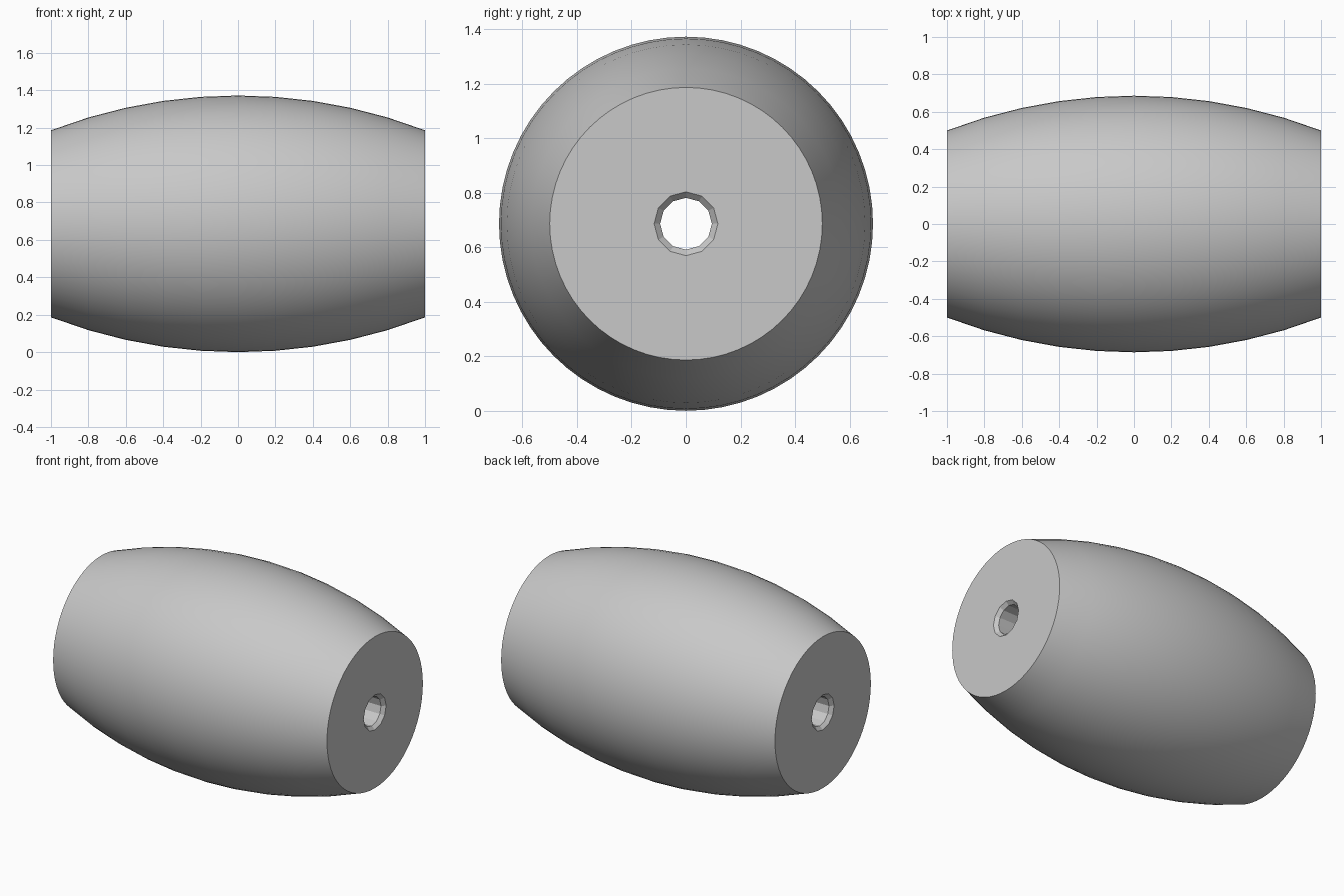
import bpy, bmesh, math

cube = bpy.data.objects.get("Cube")
if cube:
    bpy.data.objects.remove(cube, do_unlink=True)

HALF_LENGTH, END_RADIUS, BELLY_RADIUS = 1.0, 0.5, 0.686
BULGE = BELLY_RADIUS - END_RADIUS
ARC_RADIUS = (HALF_LENGTH ** 2 + BULGE ** 2) / (2 * BULGE)
HOLE_RADIUS, CHAMFER = 0.095, 0.022
OUTER_SIDES, HOLE_SIDES, STEPS = 64, 12, 10

grey = bpy.data.materials.new("plain grey")
grey.use_nodes = True
colour = (0.58, 0.58, 0.58, 1)
grey.diffuse_color = colour
grey.node_tree.nodes["Principled BSDF"].inputs["Base Color"].default_value = colour


def barrel_radius(x):
    return BELLY_RADIUS - ARC_RADIUS + math.sqrt(ARC_RADIUS ** 2 - x * x)


def lathe(bm, profile, sides, smooth):
    """Spin (x, radius) points about the x axis; return the two end rings."""
    rings = []
    for x, r in profile:
        angles = [2 * math.pi * i / sides for i in range(sides)]
        rings.append([bm.verts.new((x, r * math.sin(a), r * math.cos(a) + BELLY_RADIUS))
                      for a in angles])
    for low, high in zip(rings, rings[1:]):
        for i in range(sides):
            j = (i + 1) % sides
            bm.faces.new((low[i], low[j], high[j], high[i])).smooth = smooth
    return rings[0], rings[-1]


bm = bmesh.new()

# Bulged outer wall
stations = [HALF_LENGTH * (2 * i / STEPS - 1) for i in range(STEPS + 1)]
outer = lathe(bm, [(x, barrel_radius(x)) for x in stations], OUTER_SIDES, True)

# Axial through hole with chamfered mouths
inset = HALF_LENGTH - CHAMFER
mouth = HOLE_RADIUS + CHAMFER
hole = lathe(bm, [(-HALF_LENGTH, mouth), (-inset, HOLE_RADIUS),
                  (inset, HOLE_RADIUS), (HALF_LENGTH, mouth)], HOLE_SIDES, False)

# Flat annular end caps
for rim, bore in zip(outer, hole):
    edges = [bm.edges.get((ring[i - 1], ring[i]))
             for ring in (rim, bore) for i in range(len(ring))]
    bmesh.ops.triangle_fill(bm, use_beauty=True, use_dissolve=False, edges=edges)

bmesh.ops.recalc_face_normals(bm, faces=bm.faces)

# Keep the rims and the faceted bore crisp
for edge in bm.edges:
    edge.smooth = all(face.smooth for face in edge.link_faces)

mesh = bpy.data.meshes.new("barrel_roller")
bm.to_mesh(mesh)
bm.free()
mesh.materials.append(grey)
roller = bpy.data.objects.new("barrel_roller", mesh)
bpy.context.collection.objects.link(roller)
